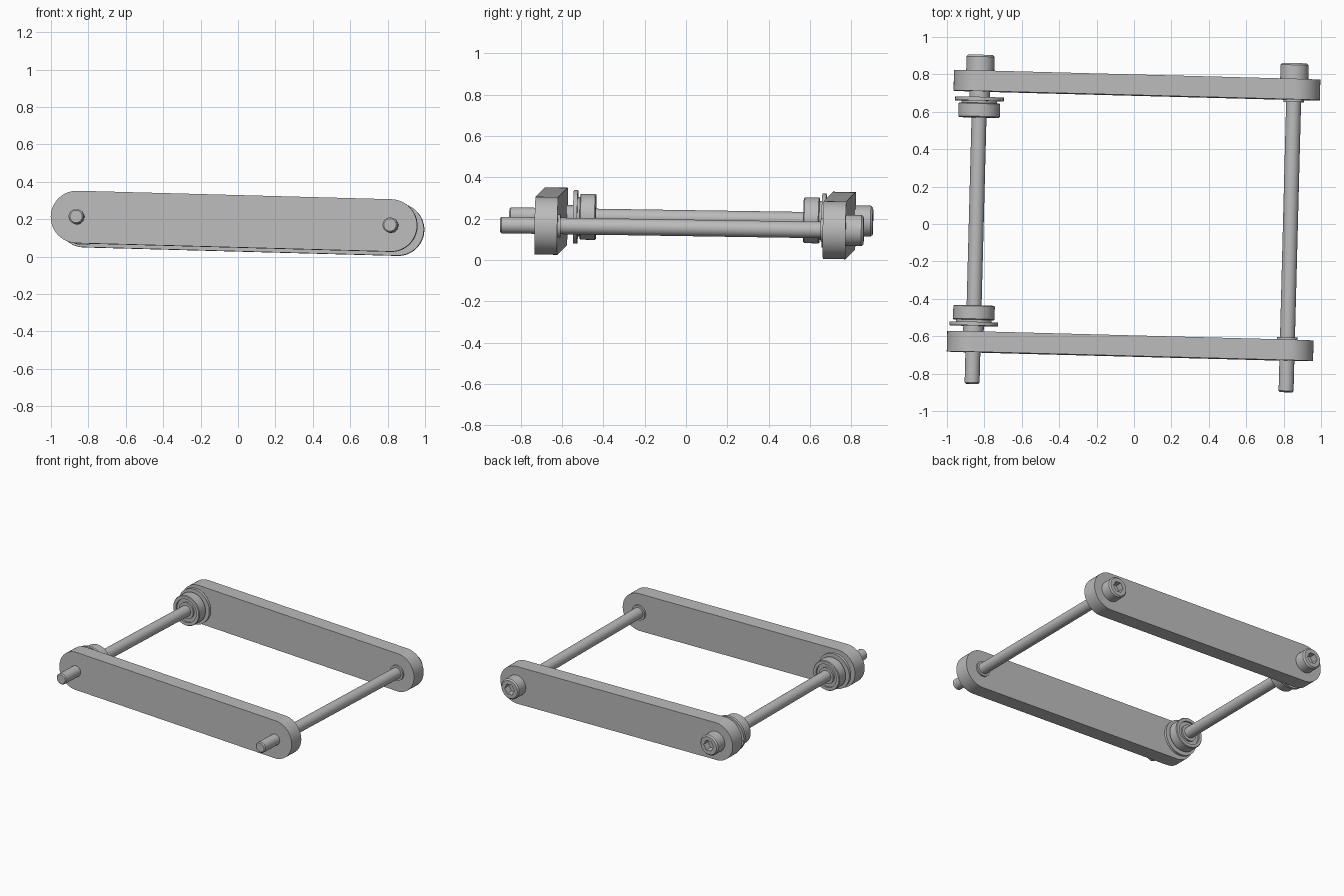
import bpy, bmesh
from math import pi, cos, sin
from mathutils import Matrix, Vector

cube = bpy.data.objects.get("Cube")
if cube:
    bpy.data.objects.remove(cube, do_unlink=True)

grey = bpy.data.materials.new("plain grey")
grey.use_nodes = True
COLOUR = (0.5, 0.5, 0.5, 1)
grey.diffuse_color = COLOUR
grey.node_tree.nodes["Principled BSDF"].inputs["Base Color"].default_value = COLOUR

SPAN = 1.68      # distance between the two bolts
DEPTH = 1.395    # distance between the two bars
SIDES = 48

# Slightly tilted frame: u along the bars, v along the bolts, w up
u = Vector((1, -0.0265, -0.027)).normalized()
w = u.cross(Vector((0.0265, 1, -0.0155))).normalized()
v = w.cross(u)
FRAME = Matrix.Translation((-0.86, -0.63, 0.2115)) @ Matrix((u, v, w)).transposed().to_4x4()


def finish(name, bm):
    bmesh.ops.recalc_face_normals(bm, faces=bm.faces[:])
    bm.transform(FRAME)
    mesh = bpy.data.meshes.new(name)
    bm.to_mesh(mesh)
    bm.free()
    mesh.materials.append(grey)
    obj = bpy.data.objects.new(name, mesh)
    bpy.context.collection.objects.link(obj)
    bpy.ops.object.select_all(action='DESELECT')
    obj.select_set(True)
    bpy.context.view_layer.objects.active = obj
    bpy.ops.object.shade_smooth_by_angle(angle=pi / 6)


def lathe(name, x, profile, flip=False, closed=False):
    """Spin (radius, v[, 'hex']) points round a bolt axis; flip mirrors front to back."""
    bm = bmesh.new()
    rings = []
    for r, y, *shape in profile:
        ring = []
        for i in range(SIDES):
            a = 2 * pi * i / SIDES
            rad = r / cos(a % (pi / 3) - pi / 6) if shape else r
            ring.append(bm.verts.new((x + rad * cos(a), DEPTH - y if flip else y, rad * sin(a))))
        rings.append(ring)
    pairs = list(zip(rings, rings[1:]))
    if closed:
        pairs.append((rings[-1], rings[0]))
    else:
        bm.faces.new(rings[0])
        bm.faces.new(rings[-1])
    for a, b in pairs:
        for i in range(SIDES):
            j = (i + 1) % SIDES
            bm.faces.new((a[i], a[j], b[j], b[i]))
    finish(name, bm)


def bar(name, y, radius=0.14, thick=0.11):
    """Flat bar with rounded ends."""
    bm = bmesh.new()
    verts = []
    for x, start in ((SPAN, -pi / 2), (0, pi / 2)):
        for i in range(25):
            a = start + pi * i / 24
            verts.append(bm.verts.new((x + radius * cos(a), y - thick / 2, radius * sin(a))))
    face = bm.faces.new(verts)
    ext = bmesh.ops.extrude_face_region(bm, geom=[face])
    bmesh.ops.translate(bm, vec=(0, thick, 0),
                        verts=[g for g in ext["geom"] if isinstance(g, bmesh.types.BMVert)])
    finish(name, bm)


bar("front_bar", 0)
bar("back_bar", DEPTH)

# Socket head bolts running through both bars
BOLT = [(0.033, -0.225), (0.04, -0.218), (0.04, 1.45), (0.075, 1.45), (0.075, 1.525),
        (0.066, 1.535), (0.036, 1.535, "hex"), (0.036, 1.485, "hex")]
lathe("left_bolt", SPAN, BOLT)
lathe("right_bolt", 0, BOLT)

# Spacers and flanged bearings on one bolt, thin washers on the other
SPACER = [(0.038, 0.05), (0.055, 0.05), (0.055, 0.087), (0.038, 0.087)]
WASHER = [(0.038, 0.05), (0.055, 0.05), (0.055, 0.068), (0.038, 0.068)]
FLANGE = [(0.045, 0.086), (0.13, 0.086), (0.13, 0.106), (0.045, 0.106)]
BEARING = [(0.038, 0.1), (0.095, 0.1), (0.095, 0.118), (0.108, 0.118), (0.111, 0.122),
           (0.111, 0.19), (0.107, 0.195), (0.085, 0.195), (0.085, 0.182),
           (0.06, 0.182), (0.06, 0.195), (0.038, 0.195)]
for end, flip in (("front", False), ("back", True)):
    lathe(end + "_spacer", 0, SPACER, flip, True)
    lathe(end + "_flange", 0, FLANGE, flip, True)
    lathe(end + "_bearing", 0, BEARING, flip, True)
    lathe(end + "_washer", SPAN, WASHER, flip, True)
